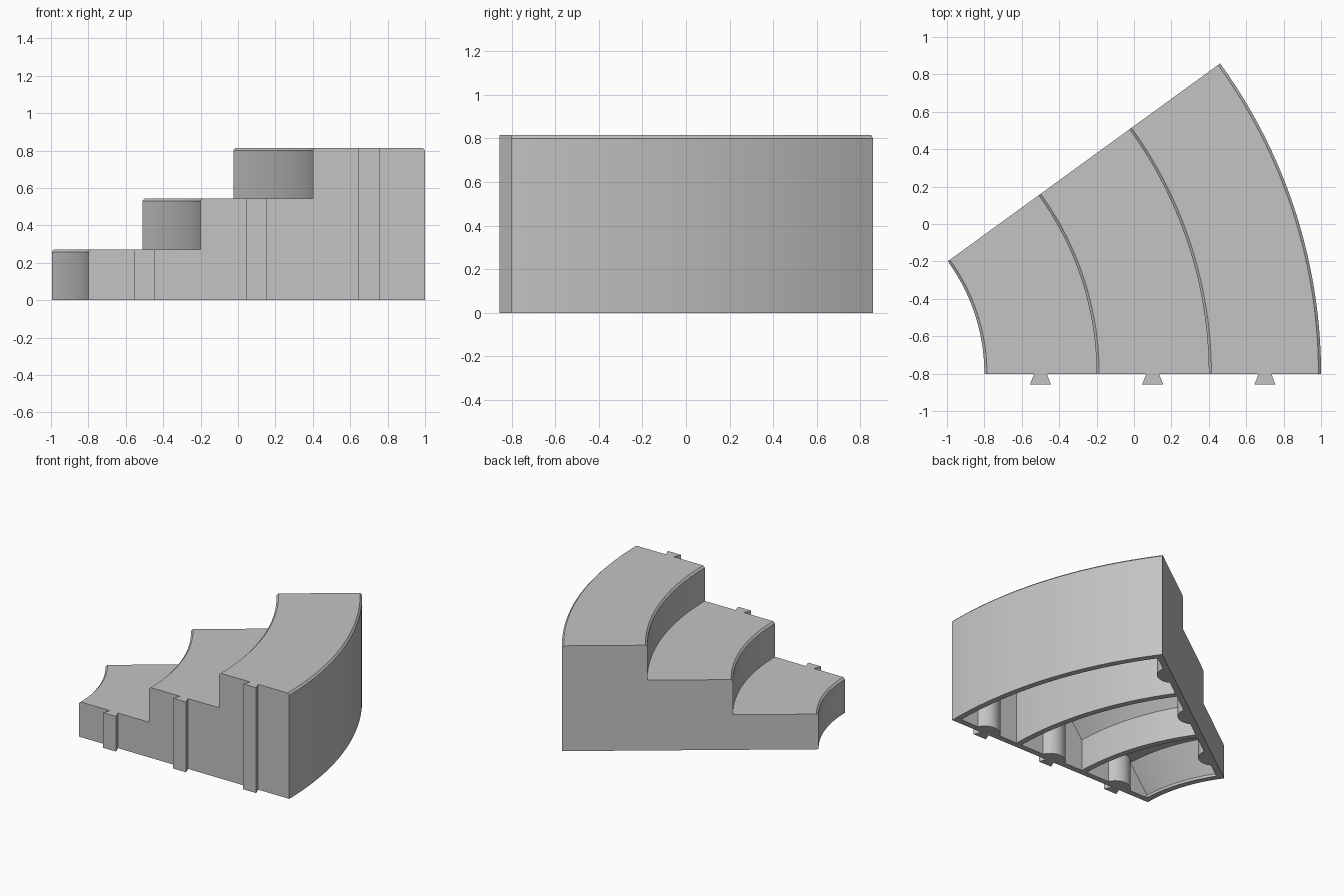
import bpy, bmesh, math

if "Cube" in bpy.data.objects:
    bpy.data.objects.remove(bpy.data.objects["Cube"])

CX, CY = -1.825, -0.802            # centre of the curve
SWEEP = math.radians(36)
RADII = [1.025, 1.625, 2.225, 2.825]
TOPS = [0.272, 0.544, 0.815]
WALL, CH, STEPS = 0.045, 0.014, 40

grey = bpy.data.materials.new("stone_grey")
grey.diffuse_color = (0.55, 0.55, 0.55, 1)
grey.use_nodes = True
grey.node_tree.nodes["Principled BSDF"].inputs["Base Color"].default_value = grey.diffuse_color


def finish(name, bm):
    bmesh.ops.recalc_face_normals(bm, faces=bm.faces)
    mesh = bpy.data.meshes.new(name)
    bm.to_mesh(mesh)
    bm.free()
    mesh.materials.append(grey)
    ob = bpy.data.objects.new(name, mesh)
    bpy.context.collection.objects.link(ob)
    return ob


def sweep(name, profile, inset=0.0):
    """Turn an (r, z) profile round the centre; inset keeps end walls parallel."""
    bm = bmesh.new()
    rings = []
    for i in range(STEPS + 1):
        ring = []
        for r, z in profile:
            d = math.asin(inset / r)
            a = d + (SWEEP - 2 * d) * i / STEPS
            ring.append(bm.verts.new((CX + r * math.cos(a), CY + r * math.sin(a), z)))
        rings.append(ring)
    n = len(profile)
    for a, b in zip(rings, rings[1:]):
        for j in range(n):
            k = (j + 1) % n
            bm.faces.new((a[j], a[k], b[k], b[j]))
    bm.faces.new(rings[0])
    bm.faces.new(rings[-1])
    return finish(name, bm)


def prism(name, points, z0, z1):
    bm = bmesh.new()
    low = [bm.verts.new((x, y, z0)) for x, y in points]
    high = [bm.verts.new((x, y, z1)) for x, y in points]
    n = len(points)
    for i in range(n):
        j = (i + 1) % n
        bm.faces.new((low[i], low[j], high[j], high[i]))
    bm.faces.new(low)
    bm.faces.new(high)
    return finish(name, bm)


def cut(target, cutter):
    mod = target.modifiers.new("cut", 'BOOLEAN')
    mod.operation, mod.solver, mod.object = 'DIFFERENCE', 'EXACT', cutter
    bpy.context.view_layer.objects.active = target
    bpy.ops.object.modifier_apply(modifier=mod.name)
    bpy.data.objects.remove(cutter)


# Curved stair body with chamfered step edges
profile = [(RADII[0], 0)]
for k, top in enumerate(TOPS):
    profile += [(RADII[k], top - CH), (RADII[k] + CH, top)]
    if k < 2:
        profile.append((RADII[k + 1], top))
profile += [(RADII[3] - CH, TOPS[2]), (RADII[3], TOPS[2] - CH), (RADII[3], 0)]
stairs = sweep("curved_stairs", profile)

# Hollow underside: one bay per step, with a sloped support and round bosses left standing
for k in range(3):
    ri = RADII[k] + WALL
    ro = RADII[k + 1] - (WALL if k == 2 else 0)
    zc = TOPS[k] - WALL
    zs = TOPS[k - 1] - 0.025 if k else 0.02
    bay = sweep("bay_cutter", [(ri, -0.1), (ro, -0.1), (ro, zc),
                               (ri + 0.75 * (zc - zs), zc), (ri, zs)], WALL)
    mid = (RADII[k] + RADII[k + 1]) / 2
    for ang in (0, SWEEP):
        bx, by = CX + mid * math.cos(ang), CY + mid * math.sin(ang)
        circle = [(bx + 0.11 * math.cos(t * math.pi / 16),
                   by + 0.11 * math.sin(t * math.pi / 16)) for t in range(32)]
        cut(bay, prism("boss", circle, -0.2, 1.0))
    cut(stairs, bay)

    # Dovetail connector on the front wall
    x = CX + mid
    prism("dovetail_tab_%d" % (k + 1),
          [(x - 0.034, CY), (x + 0.034, CY), (x + 0.056, CY - 0.055), (x - 0.056, CY - 0.055)],
          0, TOPS[k])

# Smooth curves, sharp edges
bpy.ops.object.select_all(action='DESELECT')
stairs.select_set(True)
bpy.context.view_layer.objects.active = stairs
bpy.ops.object.shade_smooth_by_angle(angle=math.radians(30))
